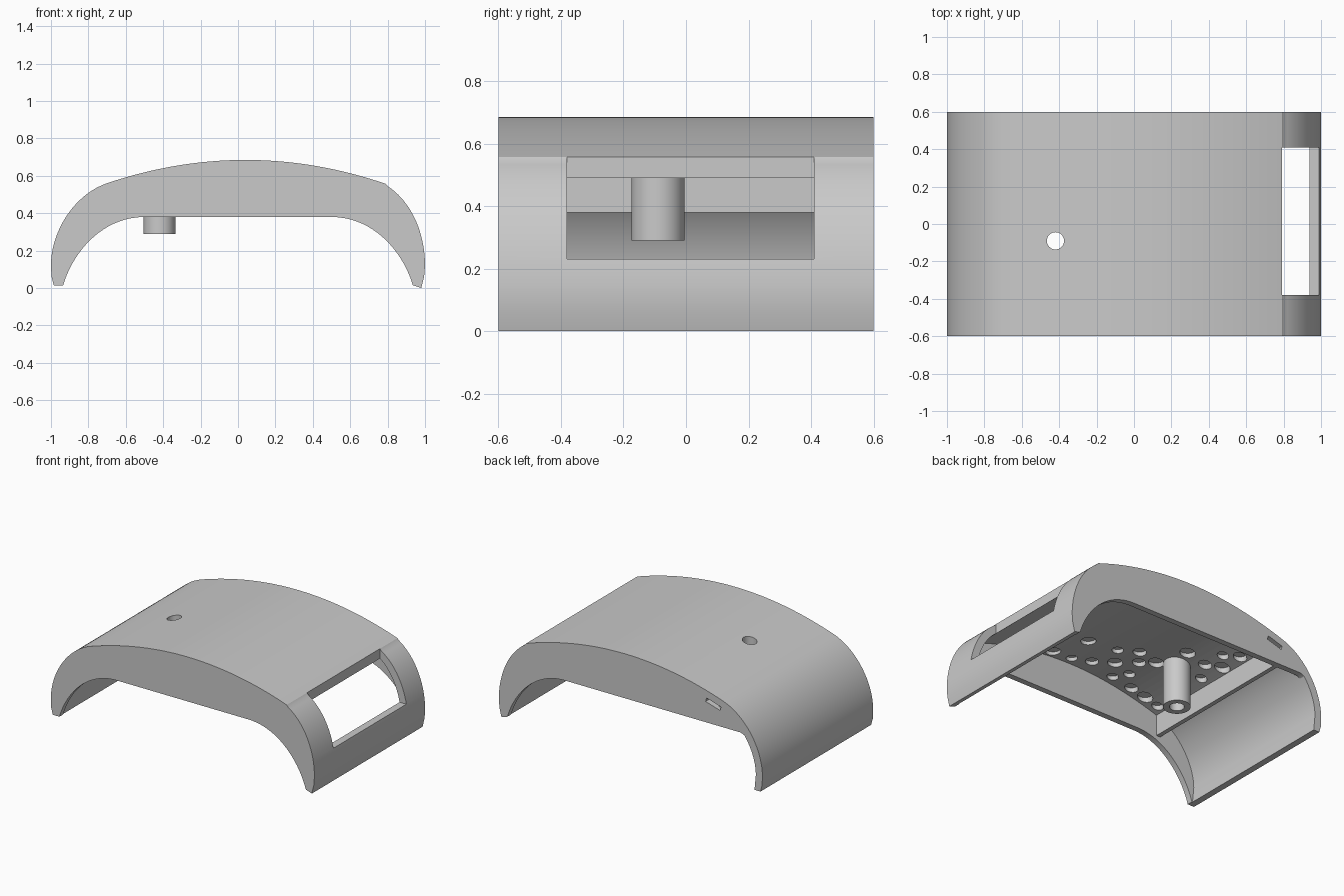
import bpy, bmesh, math
from mathutils import Vector, Matrix
from mathutils.geometry import interpolate_bezier

if "Cube" in bpy.data.objects:
    bpy.data.objects.remove(bpy.data.objects["Cube"])

grey = bpy.data.materials.new("plain grey")
grey.use_nodes = True
grey.diffuse_color = (0.59, 0.59, 0.59, 1)
grey.node_tree.nodes["Principled BSDF"].inputs["Base Color"].default_value = grey.diffuse_color


def to_object(name, bm):
    bmesh.ops.recalc_face_normals(bm, faces=bm.faces)
    mesh = bpy.data.meshes.new(name)
    bm.to_mesh(mesh)
    bm.free()
    mesh.materials.append(grey)
    ob = bpy.data.objects.new(name, mesh)
    bpy.context.collection.objects.link(ob)
    return ob


def bezier(*pts, n=20):
    return [(p.x, p.y) for p in interpolate_bezier(*[Vector((a, b, 0)) for a, b in pts], n)]


def arch(x, top):
    """Height of a roof-shaped arc with its crown at the given height."""
    return top - (x - 0.04) ** 2 / 4.4


def arc(start, end, top, n=32):
    xs = [start + (end - start) * i / n for i in range(n + 1)]
    return [(x, arch(x, top)) for x in xs]


def extrude_profile(name, profile, y0, y1):
    """Extrude an x-z outline along y."""
    bm = bmesh.new()
    face = bm.faces.new([bm.verts.new((x, y0, z)) for x, z in profile])
    out = bmesh.ops.extrude_face_region(bm, geom=[face])
    verts = [v for v in out["geom"] if isinstance(v, bmesh.types.BMVert)]
    bmesh.ops.translate(bm, vec=(0, y1 - y0, 0), verts=verts)
    return to_object(name, bm)


def box(name, x, y, z, tilt=0):
    """Box from x, y and z ranges, tilted about its own y axis."""
    bm = bmesh.new()
    mid = Vector([(r[0] + r[1]) / 2 for r in (x, y, z)])
    size = [r[1] - r[0] for r in (x, y, z)]
    bmesh.ops.create_cube(bm, size=1, matrix=Matrix.Translation(mid)
                          @ Matrix.Rotation(tilt, 4, "Y") @ Matrix.Diagonal((*size, 1)))
    return to_object(name, bm)


def cylinders(name, items, sides=32):
    """One mesh of upright cylinders from (x, y, radius, low, high) items."""
    bm = bmesh.new()
    for x, y, r, low, high in items:
        bmesh.ops.create_cone(bm, cap_ends=True, segments=sides, radius1=r, radius2=r, depth=high - low,
                              matrix=Matrix.Translation((x, y, (low + high) / 2)))
    return to_object(name, bm)


def cut(ob, *cutters):
    bpy.context.view_layer.objects.active = ob
    for cutter in cutters:
        mod = ob.modifiers.new("cut", "BOOLEAN")
        mod.operation, mod.solver, mod.object = "DIFFERENCE", "EXACT", cutter
        bpy.ops.object.modifier_apply(modifier=mod.name)


# Arched body outline: roof, right side, underside, left side
roof_top, ceiling_top = 0.685, 0.632
roof = arc(-0.7, 0.79, roof_top)
right_side = bezier((0.8, 0.545), (0.93, 0.46), (1, 0.29), (1, 0.12))
left_side = bezier((-1, 0.12), (-1, 0.31), (-0.87, 0.503), roof[0])
right_under = bezier((0.935, 0.015), (0.88, 0.2), (0.72, 0.38), (0.5, 0.38))
left_under = [(-x, z) for x, z in reversed(right_under)]
body = extrude_profile("shell", roof + right_side + [(0.995, 0.06), (0.98, 0)] + right_under
                       + left_under + [(-0.985, 0.015), (-0.997, 0.06)] + left_side[:-1], -0.6, 0.6)

# Hollow inside that follows the roof, with thin end walls
ceiling = arc(-0.68, 0.77, ceiling_top)
left_inner = [(-0.93, -0.1), (-0.94, 0.015)] + bezier((-0.95, 0.12), (-0.95, 0.28),
                                                      (-0.83, 0.46), ceiling[0])
cavity = extrude_profile("cavity_cutter", ceiling
                         + bezier((0.78, 0.497), (0.88, 0.43), (0.95, 0.28), (0.95, 0.12))
                         + [(0.94, 0.015), (0.93, -0.1)] + left_inner[:-1], -0.56, 0.56)

# The back wall stops level on the left, leaving the shell edge open below it
opening = extrude_profile("opening_cutter", [p for p in left_inner if p[1] < 0.38]
                          + [(-0.835, 0.38), (-0.4, 0.38), (-0.4, -0.1)], 0.5, 0.7)

# Side window, back slot, post bore and round ceiling recesses
window = box("window_cutter", (0.79, 1.2), (-0.38, 0.41), (0.23, 0.8))
slot = box("slot_cutter", (-0.685, -0.57), (0.54, 0.7), (0.505, 0.532), tilt=-0.29)
post_x, post_y = -0.42, -0.09
bore = cylinders("bore_cutter", [(post_x, post_y, 0.046, 0.2, 0.8)])
spots = [(.14, -.27), (-.07, -.24), (-.18, -.16), (-.38, .06), (-.53, .22), (-.6, .3), (.23, -.5),
         (.08, -.5), (-.04, -.45), (-.15, -.36), (-.24, -.49), (-.25, -.25), (-.32, -.17),
         (-.29, -.39), (-.52, .06), (-.6, .13), (-.59, -.06), (-.39, -.49), (-.5, -.49), (-.6, -.49)]
recesses = cylinders("recess_cutter", [(x, y, (0.048, 0.036, 0.042)[i % 3], 0.45, arch(x, ceiling_top + 0.025))
                                       for i, (x, y) in enumerate(spots)], 20)

# Inner rib and hollow post
rib = box("inner_rib", (-0.68, -0.65), (-0.57, 0.57), (0.38, 0.53))
post = cylinders("hollow_post", [(post_x, post_y, 0.085, 0.29, 0.6)], 48)

cut(body, cavity, opening, window, slot, bore, recesses)
cut(post, bore)
for helper in (cavity, opening, window, slot, bore, recesses):
    bpy.data.objects.remove(helper)

# Smooth curves with crisp edges
bpy.ops.object.select_all(action="DESELECT")
for ob in (body, post):
    ob.select_set(True)
bpy.context.view_layer.objects.active = body
bpy.ops.object.shade_smooth_by_angle(angle=math.radians(25))
